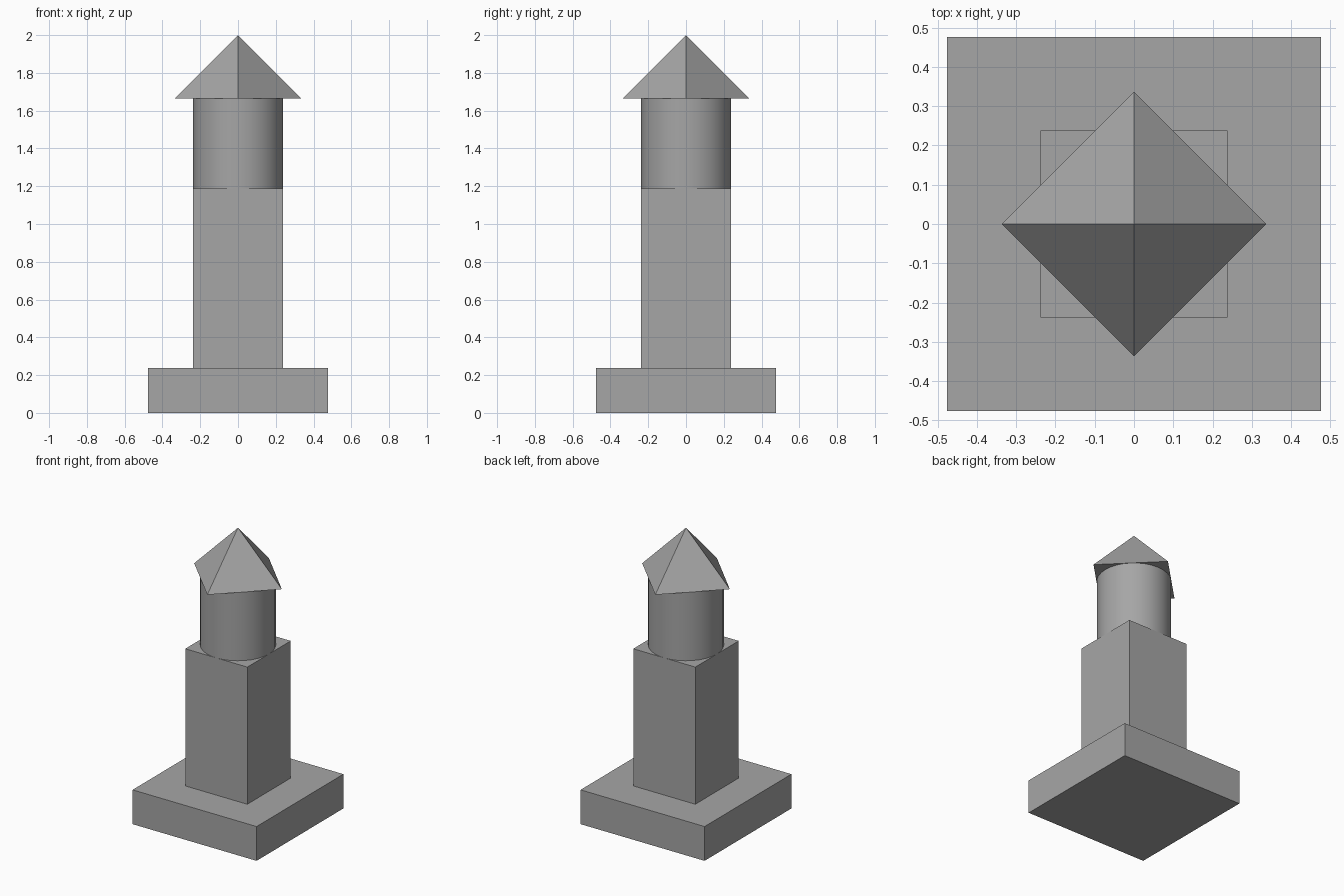
import bpy
import math

cube = bpy.data.objects.get("Cube")
if cube:
    bpy.data.objects.remove(cube, do_unlink=True)

# One stone grey for the whole model
stone = bpy.data.materials.new("stone grey")
stone.use_nodes = True
colour = (0.38, 0.38, 0.38, 1)
stone.diffuse_color = colour
stone.node_tree.nodes["Principled BSDF"].inputs["Base Color"].default_value = colour

# Every part is a multiple of one unit; the roof is as tall as its radius
ROOT = math.sqrt(2)
U = 2 / (7 + ROOT)


def finish(name):
    obj = bpy.context.object
    obj.name = obj.data.name = name
    obj.data.materials.append(stone)
    return obj


def block(name, width, bottom, top):
    bpy.ops.mesh.primitive_cube_add(size=1, location=(0, 0, (bottom + top) / 2 * U))
    obj = finish(name)
    obj.scale = (width * U, width * U, (top - bottom) * U)
    bpy.ops.object.transform_apply(location=False, rotation=False, scale=True)


# Square plinth and shaft
block("base_plinth", 4, 0, 1)
block("square_shaft", 2, 1, 5)

# Round drum, smooth around the side
bpy.ops.mesh.primitive_cylinder_add(vertices=32, radius=U, depth=2 * U, location=(0, 0, 6 * U))
finish("round_drum")
bpy.ops.object.shade_smooth_by_angle(angle=math.radians(30))

# Four-sided roof with corners on the axes
bpy.ops.mesh.primitive_cone_add(vertices=4, radius1=ROOT * U, radius2=0, depth=ROOT * U,
                                location=(0, 0, (7 + ROOT / 2) * U))
finish("pyramid_roof")
